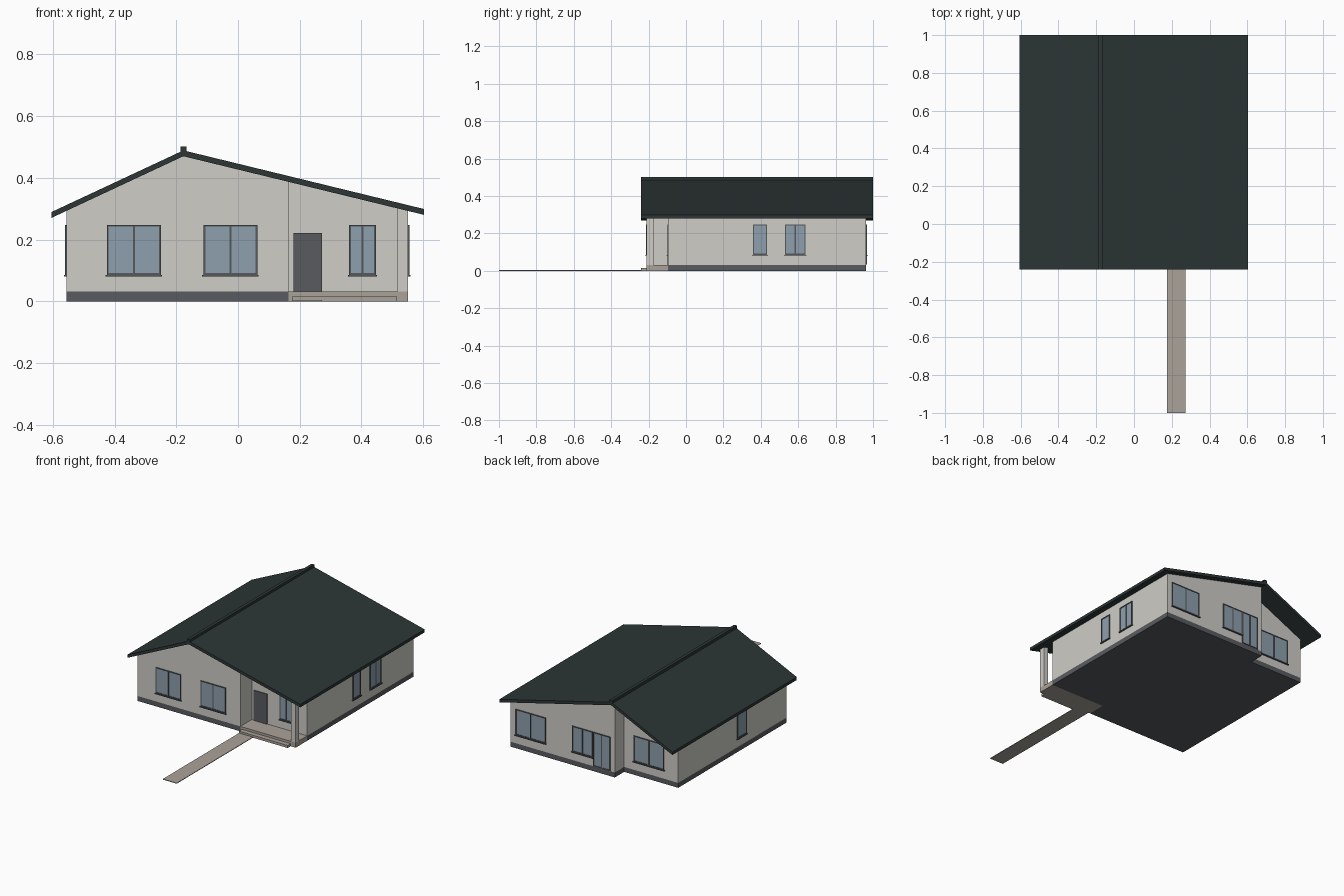
import bpy, bmesh

if "Cube" in bpy.data.objects:
    bpy.data.objects.remove(bpy.data.objects["Cube"])

def mat(name, r, g, b):
    m = bpy.data.materials.new(name)
    m.diffuse_color = (r, g, b, 1)
    m.use_nodes = True
    m.node_tree.nodes["Principled BSDF"].inputs["Base Color"].default_value = m.diffuse_color
    return m

WALL = mat("warm white render", 0.62, 0.61, 0.57)
ROOF = mat("dark green slate", 0.026, 0.037, 0.036)
PLINTH = mat("dark grey plinth", 0.10, 0.105, 0.115)
FRAME = mat("grey frame", 0.09, 0.10, 0.11)
GLASS = mat("blue glass", 0.27, 0.35, 0.42)
STONE = mat("beige paving", 0.40, 0.36, 0.32)

def finish(name, bm, material):
    bmesh.ops.recalc_face_normals(bm, faces=bm.faces)
    me = bpy.data.meshes.new(name)
    bm.to_mesh(me)
    bm.free()
    me.materials.append(material)
    ob = bpy.data.objects.new(name, me)
    bpy.context.collection.objects.link(ob)
    return ob

def add_box(bm, lo, hi):
    v = [bm.verts.new((x, y, z)) for x in (lo[0], hi[0]) for y in (lo[1], hi[1]) for z in (lo[2], hi[2])]
    for f in ((0, 1, 3, 2), (4, 6, 7, 5), (0, 4, 5, 1), (2, 3, 7, 6), (0, 2, 6, 4), (1, 5, 7, 3)):
        bm.faces.new([v[i] for i in f])

def box(name, lo, hi, material):
    bm = bmesh.new()
    add_box(bm, lo, hi)
    return finish(name, bm, material)

# roof line
RX, RZ = -0.177, 0.489
LX, LZ = -0.605, 0.289
EX, EZ = 0.603, 0.299
T = 0.019

def under(x):
    if x < RX:
        return RZ + (LZ - RZ) * (RX - x) / (RX - LX) - T
    return RZ + (EZ - RZ) * (x - RX) / (EX - RX) - T

# footprint with front porch recess and rear step
FOOT = [(-0.555, -0.21), (RX, -0.21), (0.163, -0.21), (0.163, -0.095), (0.55, -0.095),
        (0.55, 0.963), (RX, 0.963), (RX, 0.87), (-0.555, 0.87)]

# plinth
bm = bmesh.new()
lo = [bm.verts.new((x, y, 0)) for x, y in FOOT]
hi = [bm.verts.new((x, y, 0.031)) for x, y in FOOT]
n = len(FOOT)
for i in range(n):
    j = (i + 1) % n
    bm.faces.new((lo[i], lo[j], hi[j], hi[i]))
bm.faces.new(lo)
finish("plinth", bm, PLINTH)

# walls running up to the roof underside
bm = bmesh.new()
lo = [bm.verts.new((x, y, 0.031)) for x, y in FOOT]
hi = [bm.verts.new((x, y, under(x) + 0.003)) for x, y in FOOT]
for i in range(n):
    j = (i + 1) % n
    bm.faces.new((lo[i], lo[j], hi[j], hi[i]))
bm.normal_update()
me_walls = finish("walls", bm, WALL)

# roof slab, extruded along y
bm = bmesh.new()
prof = [(LX, LZ), (RX, RZ), (EX, EZ), (EX, EZ - T), (RX, RZ - T), (LX, LZ - T)]
a = [bm.verts.new((x, -0.24, z)) for x, z in prof]
b = [bm.verts.new((x, 1.0, z)) for x, z in prof]
for i in range(6):
    j = (i + 1) % 6
    bm.faces.new((a[i], a[j], b[j], b[i]))
for e in (a, b):
    bm.faces.new((e[0], e[1], e[4], e[5]))
    bm.faces.new((e[1], e[2], e[3], e[4]))
finish("roof", bm, ROOF)
box("ridge_cap", (RX - 0.01, -0.24, 0.478), (RX + 0.01, 1.0, 0.502), ROOF)

# porch, step, path, post
box("porch_floor", (0.163, -0.21, 0), (0.55, -0.095, 0.031), STONE)
box("porch_step", (0.175, -0.24, 0), (0.515, -0.21, 0.016), STONE)
box("garden_path", (0.175, -1.0, 0), (0.272, -0.24, 0.004), STONE)
box("porch_post", (0.517, -0.21, 0.031), (0.55, -0.175, under(0.535) + 0.004), WALL)

# openings: side letter, wall position, range along the wall, heights
def place(side, pos, u0, u1, d0, d1, z0, z1):
    s = -1 if side in "FL" else 1
    p, q = sorted((pos + s * d0, pos + s * d1))
    if side in "FB":
        return (u0, p, z0), (u1, q, z1)
    return (p, u0, z0), (q, u1, z1)

def window(name, side, pos, u0, u1, panes=2, z0=0.086, z1=0.248, sill=True):
    t = 0.006
    box(name + "_glass", *place(side, pos, u0 + t, u1 - t, -0.002, 0.002, z0 + t, z1 - t), GLASS)
    bm = bmesh.new()
    bars = [(u0, u0 + t, z0, z1), (u1 - t, u1, z0, z1),
            (u0 + t, u1 - t, z0, z0 + t), (u0 + t, u1 - t, z1 - t, z1)]
    for k in range(1, panes):
        c = u0 + (u1 - u0) * k / panes
        bars.append((c - t / 2, c + t / 2, z0 + t, z1 - t))
    for p, q, c, d in bars:
        add_box(bm, *place(side, pos, p, q, -0.002, 0.005, c, d))
    finish(name + "_frame", bm, FRAME)
    if sill:
        box(name + "_sill", *place(side, pos, u0 - 0.004, u1 + 0.004, -0.002, 0.009, z0 - 0.005, z0), FRAME)

window("front_window_left", "F", -0.21, -0.425, -0.25)
window("front_window_middle", "F", -0.21, -0.112, 0.063)
window("porch_window", "F", -0.095, 0.36, 0.447)
window("right_window_front", "R", 0.55, 0.357, 0.434, 1)
window("right_window_rear", "R", 0.55, 0.528, 0.64)
window("left_window", "L", -0.555, 0.193, 0.284, 1)
window("rear_window_right", "B", 0.963, 0.305, 0.515)
window("rear_window_middle", "B", 0.963, -0.025, 0.12)
window("rear_window_left", "B", 0.87, -0.457, -0.245)
window("terrace_door", "B", 0.963, -0.147, -0.027, 2, 0.033, 0.248, False)

# front door
box("front_door", *place("F", -0.095, 0.18, 0.272, -0.002, 0.005, 0.031, 0.221), PLINTH)
